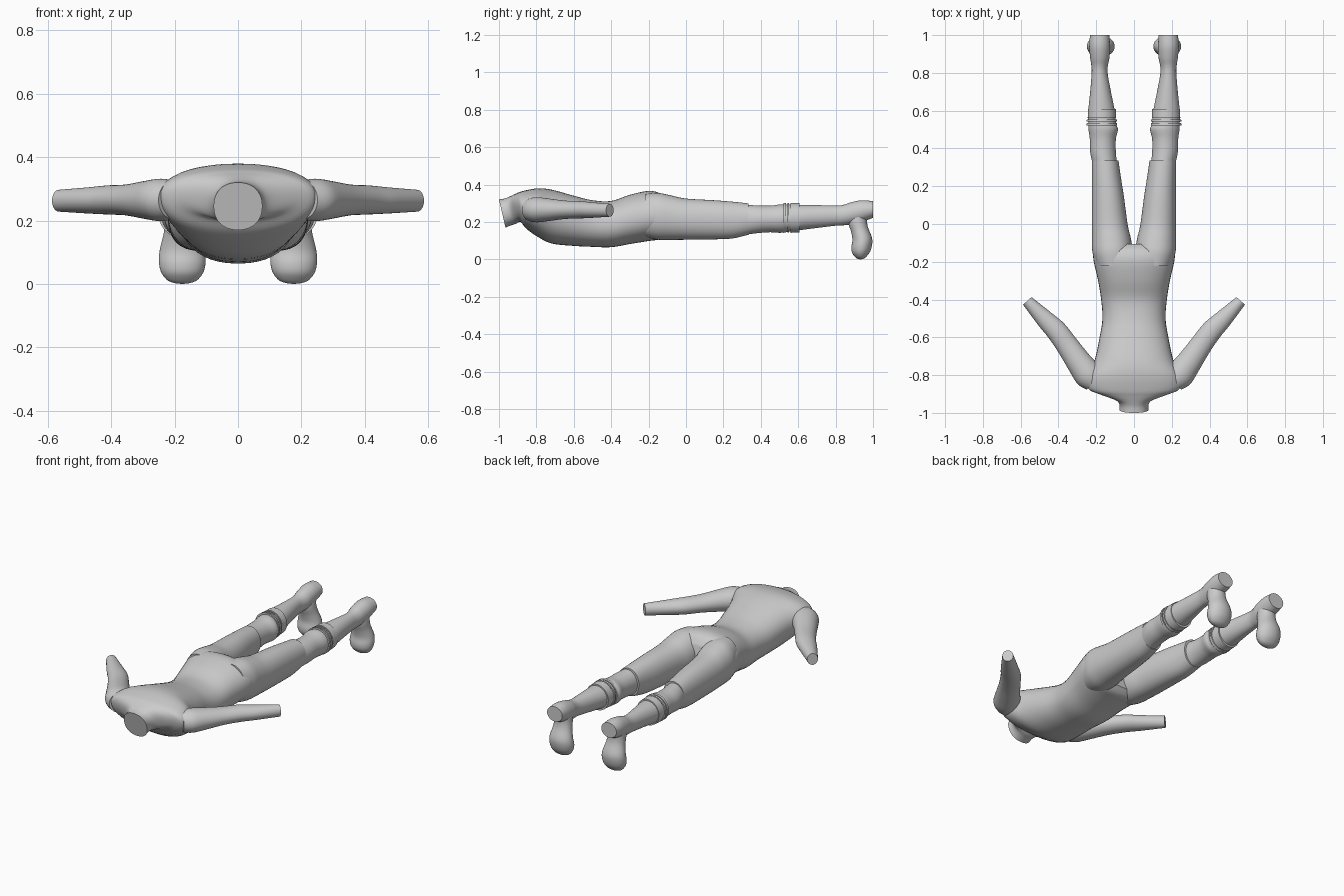
import bpy, bmesh
from math import sin, cos, pi, radians
from mathutils import Vector

SIDES = 40


def smooth_rows(rows, steps):
    """Catmull-Rom interpolation of every section parameter."""
    out = []
    for i in range(len(rows) - 1):
        a, b, c, d = (rows[max(i - 1, 0)], rows[i], rows[i + 1], rows[min(i + 2, len(rows) - 1)])
        for s in range(steps):
            t = s / steps
            out.append([0.5 * (2 * q + (r - p) * t + (2 * p - 5 * q + 4 * r - e) * t * t
                               + (3 * q - p - 3 * r + e) * t ** 3)
                        for p, q, r, e in zip(a, b, c, d)])
    return out + [list(rows[-1])]


def loft(name, rows, steps=4, turn=0.0, square=1.0, mirror=True):
    """Row: centre x, half width, upper (y, z), lower (y, z), height of widest point 0..1."""
    bm = bmesh.new()
    rings = []
    side = Vector((cos(turn), sin(turn), 0))
    for cx, rx, yt, zt, yb, zb, w in smooth_rows(rows, steps):
        top, low = Vector((cx, yt, zt)), Vector((cx, yb, zb))
        mid = low.lerp(top, w)
        ring = []
        for k in range(SIDES):
            c, s = cos(2 * pi * k / SIDES), sin(2 * pi * k / SIDES)
            u = abs(c) ** square * (1 if c > 0 else -1)
            v = abs(s) ** square
            ring.append(bm.verts.new(mid + side * rx * u + ((top if s > 0 else low) - mid) * v))
        rings.append(ring)
    for r0, r1 in zip(rings, rings[1:]):
        for k in range(SIDES):
            j = (k + 1) % SIDES
            bm.faces.new((r0[k], r0[j], r1[j], r1[k]))
    bm.faces.new(rings[0])
    bm.faces.new(rings[-1])
    bmesh.ops.recalc_face_normals(bm, faces=bm.faces)
    me = bpy.data.meshes.new(name)
    bm.to_mesh(me)
    bm.free()
    ob = bpy.data.objects.new(name, me)
    bpy.context.collection.objects.link(ob)
    bpy.ops.object.select_all(action='DESELECT')
    ob.select_set(True)
    bpy.context.view_layer.objects.active = ob
    bpy.ops.object.shade_smooth_by_angle(angle=radians(40))
    if mirror:
        ob.modifiers.new("mirror", 'MIRROR')
    return ob


def along_y(rows):
    """Upright sections from (y, centre x, half width, low z, high z)."""
    return [(cx, rx, y, zh, y, zl, 0.5) for y, cx, rx, zl, zh in rows]


# Torso from the tilted neck cut to the pelvis
loft("torso", [
    (0, .077, -1.0, .32, -.965, .17, .5),
    (0, .078, -.97, .325, -.935, .182, .5),
    (0, .10, -.945, .335, -.91, .19, .5),
    (0, .185, -.912, .35, -.885, .20, .5),
    (0, .245, -.88, .363, -.855, .165, .55),
    (0, .245, -.80, .379, -.80, .125, .6),
    (0, .208, -.72, .373, -.72, .085, .57),
    (0, .182, -.60, .340, -.60, .072, .53),
    (0, .167, -.50, .316, -.50, .067, .5),
    (0, .174, -.40, .312, -.40, .065, .5),
    (0, .190, -.30, .345, -.30, .082, .5),
    (0, .213, -.20, .366, -.20, .098, .5),
    (0, .215, -.14, .352, -.14, .108, .5),
    (0, .19, -.105, .31, -.105, .14, .5),
], square=.9, mirror=False)

# Thighs with trouser hem at the knee
loft("thigh", along_y([
    (-.22, .110, .090, .12, .35), (-.15, .114, .106, .105, .355),
    (-.08, .119, .103, .104, .342), (0, .128, .094, .105, .325),
    (.15, .138, .084, .107, .316), (.25, .146, .076, .112, .308),
    (.335, .152, .070, .132, .299)]), square=.93)

# Lower legs down to the flat heel
loft("lower_leg", along_y([
    (.31, .153, .064, .13, .293), (.38, .164, .068, .14, .288),
    (.45, .165, .069, .145, .287), (.50, .163, .078, .142, .293),
    (.53, .168, .074, .145, .292), (.60, .172, .070, .155, .292),
    (.70, .177, .055, .168, .290), (.80, .182, .042, .180, .287),
    (.84, .182, .044, .182, .291), (.88, .181, .051, .187, .304),
    (.94, .182, .055, .200, .316), (1.0, .182, .051, .222, .311)]))

# Cuff rings and boot top
for name, y0, y1, r in (("cuff_ring", .522, .534, .081), ("cuff_ring_lower", .542, .552, .081),
                        ("boot_top", .56, .608, .075)):
    loft(name, along_y([(y0, .170, r, .142, .302), (y1, .170, r - .001, .145, .300)]), steps=1)

# Feet pointing down
loft("foot", [
    (.181, .045, .975, .28, .875, .27, .5), (.180, .050, .968, .22, .865, .205, .5),
    (.178, .056, .972, .175, .882, .15, .5), (.177, .069, .993, .12, .890, .105, .5),
    (.176, .074, .996, .085, .884, .065, .5), (.176, .068, .986, .045, .888, .035, .5),
    (.176, .050, .966, .016, .905, .012, .5), (.176, .028, .950, .004, .918, .003, .5),
    (.176, .004, .937, 0, .932, 0, .5)])

# Arms swept back, cut at the wrist
loft("arm", [(cx, rx, y, zh, y, zl, .5) for cx, y, rx, zl, zh in (
    (.205, -.835, .062, .205, .325), (.243, -.797, .075, .198, .332),
    (.29, -.735, .068, .205, .325), (.35, -.648, .060, .216, .314),
    (.41, -.566, .056, .219, .311), (.47, -.505, .048, .222, .305),
    (.565, -.407, .030, .228, .297))], turn=radians(-42))
